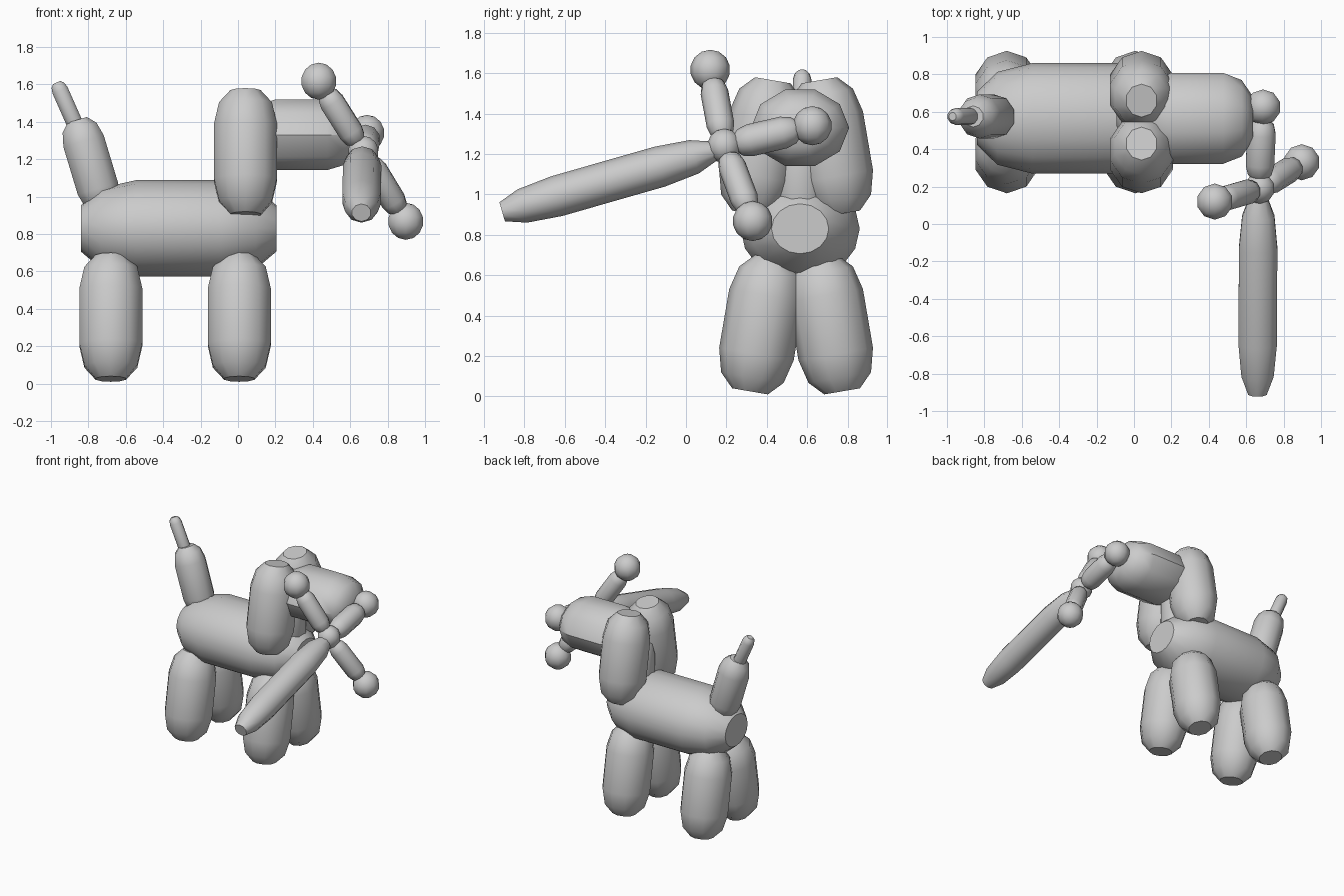
import bpy, bmesh, math
from mathutils import Vector

if "Cube" in bpy.data.objects:
    bpy.data.objects.remove(bpy.data.objects["Cube"])

CAP = [(0.0, 0.48), (0.37, 0.84), (1.0, 1.0)]   # (length, radius) in units of r


def finish(name, bm):
    bmesh.ops.recalc_face_normals(bm, faces=bm.faces[:])
    me = bpy.data.meshes.new(name)
    bm.to_mesh(me)
    bm.free()
    ob = bpy.data.objects.new(name, me)
    bpy.context.collection.objects.link(ob)
    bpy.ops.object.select_all(action='DESELECT')
    ob.select_set(True)
    bpy.context.view_layer.objects.active = ob
    bpy.ops.object.shade_smooth_by_angle(angle=math.radians(40))
    return ob


def balloon(name, a, b, ru, rv=None, n=10, cap=1.0):
    """Rounded tube from a to b with flat ends; ru and rv are its two radii."""
    a, b = Vector(a), Vector(b)
    rv = rv or ru
    d = (b - a).normalized()
    u = d.cross(Vector((0, 0, 1)) if abs(d.x) > 0.8 else Vector((1, 0, 0))).normalized()
    v = d.cross(u)
    length = (b - a).length
    k = min(cap * max(ru, rv), length * 0.45)
    prof = [(t * k, r) for t, r in CAP]
    prof += [(length - t, r) for t, r in reversed(prof)]
    bm = bmesh.new()
    rings = []
    for t, r in prof:
        rings.append([bm.verts.new(a + d * t
                                   + u * (ru * r * math.cos(2 * math.pi * i / n))
                                   + v * (rv * r * math.sin(2 * math.pi * i / n)))
                      for i in range(n)])
    for p, q in zip(rings, rings[1:]):
        for i in range(n):
            j = (i + 1) % n
            bm.faces.new((p[i], p[j], q[j], q[i]))
    bm.faces.new(rings[0])
    bm.faces.new(rings[-1])
    return finish(name, bm)


def ball(name, c, r):
    bm = bmesh.new()
    bmesh.ops.create_uvsphere(bm, u_segments=10, v_segments=7, radius=r)
    bmesh.ops.translate(bm, verts=bm.verts, vec=c)
    return finish(name, bm)


MID = 0.545   # y of the dog's middle plane

# body, neck and head
balloon("body", (-0.84, 0.565, 0.83), (0.205, 0.565, 0.83), 0.295, 0.258, n=16)
balloon("neck", (0.04, 0.565, 0.85), (0.04, 0.565, 1.35), 0.14)
balloon("head", (0.04, 0.565, 1.33), (0.635, 0.565, 1.33), 0.243, 0.198, cap=0.65)

# legs and ears, splayed outward at the bottom
for side, s in (("right", -1), ("left", 1)):
    for part, x, z in (("back_leg", -0.68, 0.025), ("front_leg", 0.007, 0.025), ("ear", 0.04, 0.905)):
        balloon(f"{side}_{part}", (x, MID + s * 0.228, z), (x, MID + s * 0.115, z + 0.66), 0.187, 0.177)

# tail
balloon("tail", (-0.715, 0.575, 0.93), (-0.86, 0.575, 1.41), 0.118)
balloon("tail_tip", (-0.85, 0.575, 1.34), (-0.97, 0.575, 1.61), 0.046)

# sword
centre = Vector((0.67, 0.19, 1.24))
ball("sword_pommel", (0.69, 0.625, 1.34), 0.097)
balloon("sword_grip", (0.685, 0.56, 1.325), (0.67, 0.24, 1.25), 0.08)
ball("sword_centre", centre, 0.085)
balloon("sword_blade", (0.665, 0.14, 1.215), (0.66, -0.91, 0.914), 0.102, 0.108, cap=2.6)

# crossguard arms with end balls
for side, tip in (("upper", (0.432, 0.12, 1.617)), ("lower", (0.897, 0.33, 0.868))):
    tip = Vector(tip)
    balloon(f"{side}_guard", centre.lerp(tip, 0.12), centre.lerp(tip, 0.86), 0.069)
    ball(f"{side}_guard_ball", tip, 0.099)
